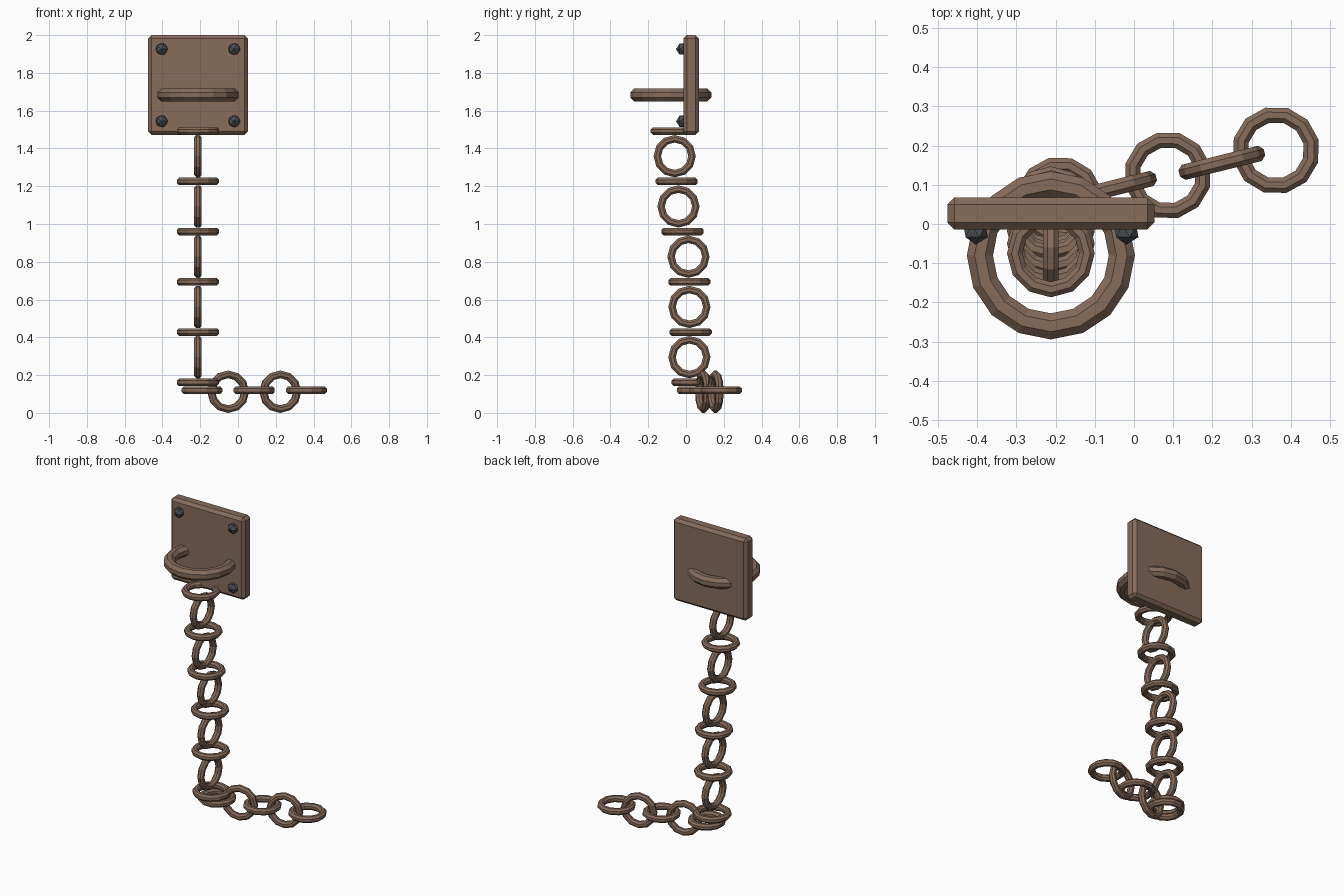
import bpy
import bmesh
from math import cos, sin, pi, radians
from mathutils import Matrix, Vector

cube = bpy.data.objects.get("Cube")
if cube:
    bpy.data.objects.remove(cube)


def material(name, rgb):
    mat = bpy.data.materials.new(name)
    mat.use_nodes = True
    mat.diffuse_color = (*rgb, 1)
    bsdf = mat.node_tree.nodes["Principled BSDF"]
    bsdf.inputs["Base Color"].default_value = (*rgb, 1)
    bsdf.inputs["Roughness"].default_value = 0.7
    return mat


RUST = material("rusty_iron", (0.24, 0.15, 0.105))
STEEL = material("dark_steel", (0.075, 0.08, 0.09))


def finish(name, bm, mat, matrix):
    bmesh.ops.recalc_face_normals(bm, faces=bm.faces)
    mesh = bpy.data.meshes.new(name)
    bm.to_mesh(mesh)
    bm.free()
    mesh.materials.append(mat)
    obj = bpy.data.objects.new(name, mesh)
    obj.matrix_world = matrix
    bpy.context.collection.objects.link(obj)
    return obj


def ring(name, centre, major, minor, segments, rotation=Matrix(), sides=8):
    """Faceted ring lying flat, then turned by rotation."""
    bm = bmesh.new()
    loops = []
    for i in range(segments):
        a = 2 * pi * i / segments
        loop = []
        for j in range(sides):
            b = 2 * pi * (j + 0.5) / sides
            r = major + minor * cos(b)
            loop.append(bm.verts.new((r * cos(a), r * sin(a), minor * sin(b))))
        loops.append(loop)
    for i in range(segments):
        here, after = loops[i], loops[(i + 1) % segments]
        for j in range(sides):
            k = (j + 1) % sides
            bm.faces.new((here[j], after[j], after[k], here[k]))
    return finish(name, bm, RUST, Matrix.Translation(centre) @ rotation)


def link(name, centre, rotation=Matrix()):
    return ring(name, centre, 0.092, 0.0215, 12, rotation)


AXIS_X = -0.212

# Wall plate with chamfered edges
bm = bmesh.new()
bmesh.ops.create_cube(bm, size=1, matrix=Matrix.Diagonal((0.528, 0.082, 0.528, 1)))
bmesh.ops.bevel(bm, geom=bm.edges[:], offset=0.018, segments=1, affect='EDGES')
finish("wall_plate", bm, RUST, Matrix.Translation((AXIS_X, 0.027, 1.736)))

# Corner bolts, one point facing forward
for side, sx in (("right", -1), ("left", 1)):
    for level, sz in (("lower", -1), ("upper", 1)):
        bm = bmesh.new()
        bmesh.ops.create_icosphere(bm, subdivisions=1, radius=0.035)
        place = Vector((AXIS_X + sx * 0.192, -0.018, 1.735 + sz * 0.191))
        finish(f"bolt_{level}_{side}", bm, STEEL,
               Matrix.Translation(place) @ Matrix.Rotation(pi / 2, 4, 'X'))

# Large ring passing through the plate
ring("anchor_ring", (AXIS_X, -0.08, 1.683), 0.181, 0.036, 16)

# Hanging chain: flat and upright links alternate, swaying slightly in depth
upright = Matrix.Rotation(pi / 2, 4, 'Y')
sway = [-0.075, -0.06, -0.05, -0.04, -0.018, 0.013,
        0.018, 0.018, 0.025, 0.018, 0.035]
for i, y in enumerate(sway):
    turn = upright if i % 2 else Matrix()
    link(f"hanging_link_{i + 1}", (AXIS_X, y, 1.492 - i * 0.133), turn)

# Loose end lying on the floor
heading = Matrix.Rotation(radians(14), 4, 'Z')
standing = heading @ Matrix.Rotation(pi / 2, 4, 'X')
start, step = Vector((-0.19, 0.06, 0.12)), Vector((0.138, 0.032, 0))
for i in range(5):
    centre = start + step * i
    if i % 2:
        centre.z = 0.112
    link(f"floor_link_{i + 1}", centre, standing if i % 2 else heading)
